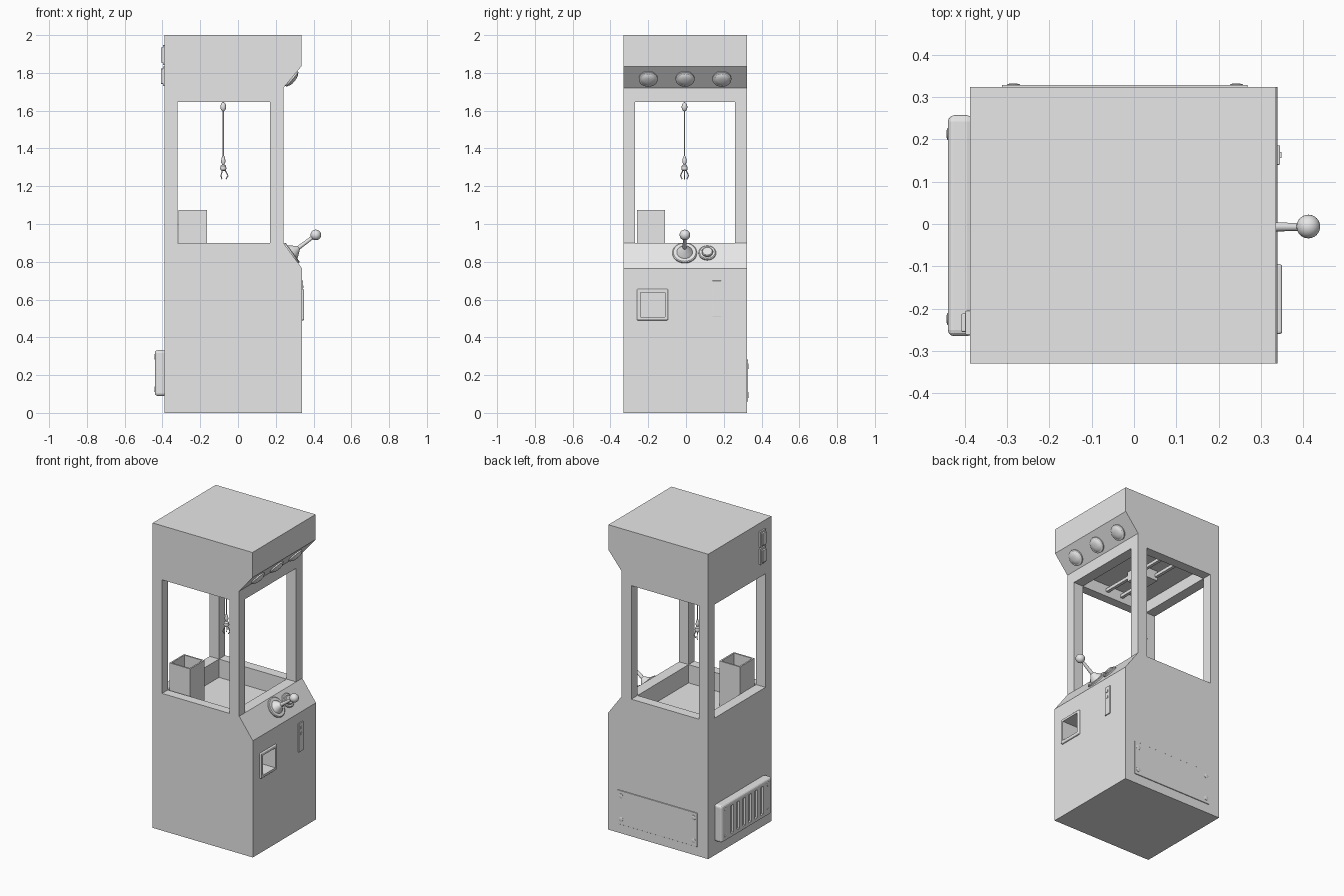
import bpy, bmesh, math
from mathutils import Vector

old = bpy.data.objects.get("Cube")
if old:
    bpy.data.objects.remove(old, do_unlink=True)

grey = bpy.data.materials.new("light_grey")
grey.use_nodes = True
grey.diffuse_color = (0.8, 0.8, 0.8, 1)
grey.node_tree.nodes["Principled BSDF"].inputs["Base Color"].default_value = (0.8, 0.8, 0.8, 1)


def add(name, bm, smooth=False):
    mesh = bpy.data.meshes.new(name)
    bmesh.ops.recalc_face_normals(bm, faces=bm.faces)
    bm.to_mesh(mesh)
    bm.free()
    mesh.materials.append(grey)
    obj = bpy.data.objects.new(name, mesh)
    bpy.context.collection.objects.link(obj)
    bpy.ops.object.select_all(action='DESELECT')
    obj.select_set(True)
    bpy.context.view_layer.objects.active = obj
    if smooth:
        bpy.ops.object.shade_smooth_by_angle(angle=math.radians(35))
    return obj


def box(name, x, y, z, bevel=0, axis=None):
    """Box from three ranges; bevel only edges along the given axis."""
    bm = bmesh.new()
    bmesh.ops.create_cube(bm, size=1)
    for v in bm.verts:
        v.co = [r[0] if c < 0 else r[1] for c, r in zip(v.co, (x, y, z))]
    if bevel:
        def along(e):
            d = (e.verts[0].co - e.verts[1].co).normalized()
            return axis is None or abs(d[axis]) > 0.9
        bmesh.ops.bevel(bm, geom=[e for e in bm.edges if along(e)], offset=bevel,
                        segments=3, profile=0.5, affect='EDGES')
    return add(name, bm)


def prism(name, outline, y):
    """Extrude an x-z outline across y."""
    bm = bmesh.new()
    face = bm.faces.new([bm.verts.new((px, y[0], pz)) for px, pz in outline])
    out = bmesh.ops.extrude_face_region(bm, geom=[face])["geom"]
    bmesh.ops.translate(bm, vec=(0, y[1] - y[0], 0),
                        verts=[g for g in out if isinstance(g, bmesh.types.BMVert)])
    return add(name, bm)


def cut(target, *cutters):
    for c in cutters:
        mod = target.modifiers.new("cut", 'BOOLEAN')
        mod.operation, mod.solver, mod.object = 'DIFFERENCE', 'EXACT', c
        bpy.context.view_layer.objects.active = target
        bpy.ops.object.modifier_apply(modifier=mod.name)
        bpy.data.objects.remove(c, do_unlink=True)


def lathe(name, profile, origin, axis, sides=24):
    """Turn (radius, height) points about an axis through origin."""
    bm = bmesh.new()
    rings = [[bm.verts.new((r * math.cos(a), r * math.sin(a), h))
              for a in (math.tau * i / sides for i in range(sides))] for r, h in profile]
    for low, high in zip(rings, rings[1:]):
        for i in range(sides):
            j = (i + 1) % sides
            bm.faces.new((low[i], low[j], high[j], high[i]))
    bm.faces.new(rings[0])
    bm.faces.new(rings[-1])
    turn = Vector((0, 0, 1)).rotation_difference(Vector(axis))
    for v in bm.verts:
        v.co = turn @ v.co + Vector(origin)
    return add(name, bm, True)


def ball(name, centre, size):
    bm = bmesh.new()
    bmesh.ops.create_uvsphere(bm, u_segments=24, v_segments=14, radius=1)
    for v in bm.verts:
        v.co = Vector(centre) + Vector(size) * v.co
    return add(name, bm, True)


Y = (-0.33, 0.324)
WIN_X, WIN_Y, WIN_Z = (-0.32, 0.17), (-0.27, 0.26), (0.9, 1.645)
FLOOR, CEILING = 0.78, 1.72
UP, DOWN = Vector((0.803, 0, 0.595)), Vector((0.771, 0, -0.637))

# Cabinet with windows, prize tub, ceiling recess and prize opening
cabinet = prism("cabinet", [(-0.388, 0), (0.339, 0), (0.339, 0.765), (0.24, 0.9),
                            (0.24, 1.72), (0.336, 1.835), (0.336, 2), (-0.388, 2)], Y)
cut(cabinet,
    box("side_window_cutter", WIN_X, (-1, 1), WIN_Z),
    box("front_window_cutter", (-1, 1), WIN_Y, WIN_Z),
    box("tub_cutter", WIN_X, WIN_Y, (FLOOR, CEILING)),
    box("opening_cutter", (0.15, 1), (-0.242, -0.112), (0.508, 0.638)))

# Prize chute inside the tub
chute = box("prize_chute", (-0.315, -0.165), (-0.26, -0.11), (FLOOR - 0.01, 1.075))
cut(chute, box("chute_cutter", (-0.305, -0.175), (-0.25, -0.12), (FLOOR + 0.01, 2)))

# Prize opening frame
frame = box("opening_frame", (0.33, 0.35), (-0.26, -0.095), (0.49, 0.656), 0.006)
cut(frame, box("frame_cutter", (0, 1), (-0.242, -0.112), (0.508, 0.638)))

# Coin plate with slots
box("coin_plate", (0.335, 0.345), (0.14, 0.186), (0.51, 0.7), 0.002)
for i, z in enumerate((0.62, 0.66)):
    box(f"coin_slot_{i}", (0.34, 0.348), (0.156, 0.17), (z, z + 0.015))

# Marquee lamps
for i, y in enumerate((-0.2, -0.005, 0.19)):
    lathe(f"marquee_lamp_{i}", [(0.05, -0.005), (0.05, 0.008), (0.042, 0.012), (0.04, 0.012),
                                (0.032, 0.018), (0.015, 0.022)], (0.282, y, 1.77), DOWN)

# Joystick and button on the sloping console
stick_at = Vector((0.281, -0.007, 0.845))
lathe("joystick_base", [(0.065, -0.005), (0.065, 0.006), (0.06, 0.01), (0.042, 0.01),
                        (0.036, 0.02), (0.015, 0.045), (0.011, 0.05), (0.009, 0.15)], stick_at, UP)
ball("joystick_knob", (0.412, -0.006, 0.942), (0.028, 0.028, 0.028))
lathe("button", [(0.046, -0.005), (0.046, 0.006), (0.041, 0.01), (0.032, 0.01), (0.032, 0.006),
                 (0.029, 0.006), (0.029, 0.016), (0.025, 0.019)], (0.281, 0.113, 0.845), UP)

# Trolley rails under the ceiling
for i, x in enumerate((-0.14, -0.03)):
    box(f"trolley_rail_{i}", (x, x + 0.02), WIN_Y, (1.675, 1.695))
box("trolley", (-0.14, -0.01), (-0.07, 0.05), (1.655, CEILING))

# Claw on its cable
cx, cy = -0.078, -0.008
ball("cable_guide", (cx, cy, 1.62), (0.015, 0.015, 0.024))
lathe("cable", [(0.004, 1.3), (0.004, 1.67)], (cx, cy, 0), (0, 0, 1), 10)
lathe("claw_body", [(0.006, 1.28), (0.014, 1.285), (0.017, 1.295), (0.014, 1.308), (0.006, 1.315),
                    (0.012, 1.33), (0.01, 1.345), (0.005, 1.36)], (cx, cy, 0), (0, 0, 1), 16)
for i in range(3):
    a = math.tau * i / 3
    points = [Vector((cx + r * math.cos(a), cy + r * math.sin(a), z))
              for r, z in ((0.008, 1.288), (0.025, 1.255), (0.014, 1.238))]
    for part, p, q in zip(("upper", "lower"), points, points[1:]):
        lathe(f"claw_finger_{part}_{i}", [(0.003, 0), (0.003, (q - p).length)], p, q - p, 8)

# Rear vent box with vertical slots and screws
vent = box("vent_box", (-0.44, -0.38), (-0.265, 0.257), (0.09, 0.332), 0.015)
for i in range(6):
    y = -0.16 + i * 0.062
    cut(vent, box("vent_cutter", (-0.5, -0.425), (y - 0.014, y + 0.014), (0.12, 0.302)))
for y in (-0.225, 0.213):
    for z in (0.125, 0.297):
        lathe("vent_screw", [(0.015, 0), (0.014, 0.004), (0.008, 0.006)], (-0.437, y, z), (-1, 0, 0), 16)

# Rear switch plates
for i, z in enumerate((1.73, 1.842)):
    box(f"switch_plate_{i}", (-0.398, -0.38), (-0.262, -0.205), (z, z + 0.105), 0.002)
    box(f"switch_{i}", (-0.408, -0.39), (-0.255, -0.212), (z + 0.012, z + 0.093), 0.003)

# Side service panel with screws
box("service_panel", (-0.312, 0.268), (0.315, 0.329), (0.06, 0.282), 0.002)
for x in (-0.285, 0.242):
    for z in (0.095, 0.247):
        lathe("panel_screw", [(0.016, 0), (0.015, 0.003), (0.008, 0.005)], (x, 0.327, z), (0, 1, 0), 16)
